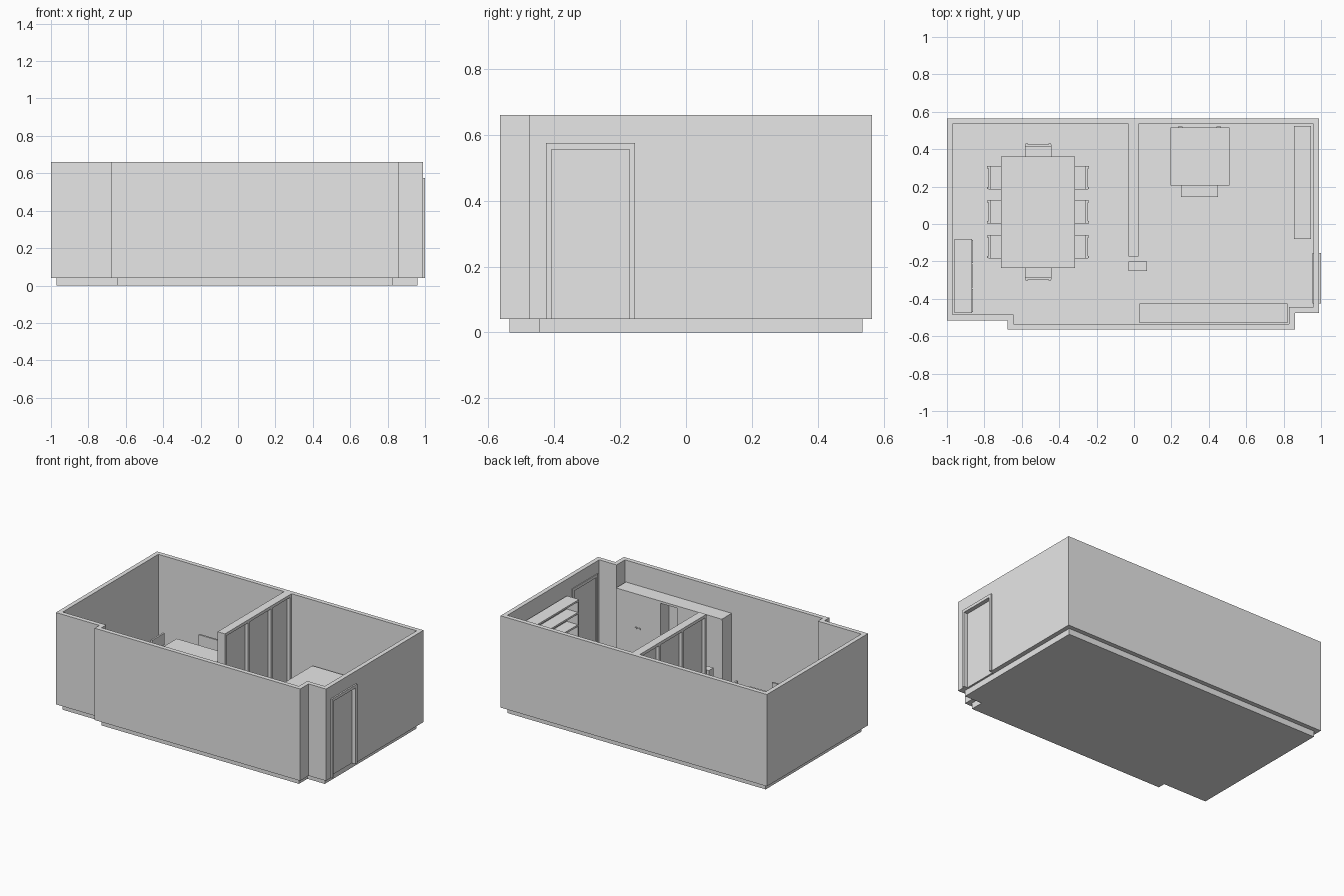
import bpy, bmesh
from math import radians
from mathutils import Matrix, Vector

if "Cube" in bpy.data.objects:
    bpy.data.objects.remove(bpy.data.objects["Cube"])

GREY = bpy.data.materials.new("plain_grey")
GREY.use_nodes = True
GREY.diffuse_color = (0.8, 0.8, 0.8, 1)
GREY.node_tree.nodes["Principled BSDF"].inputs["Base Color"].default_value = (0.8, 0.8, 0.8, 1)

FLOOR, TOP = 0.04, 0.66


def finish(name, bm):
    bmesh.ops.recalc_face_normals(bm, faces=bm.faces)
    mesh = bpy.data.meshes.new(name)
    bm.to_mesh(mesh)
    bm.free()
    mesh.materials.append(GREY)
    obj = bpy.data.objects.new(name, mesh)
    bpy.context.collection.objects.link(obj)
    return obj


def boxes(name, parts, matrix=Matrix()):
    """One object from boxes given as ((x0, x1), (y0, y1), (z0, z1))."""
    bm = bmesh.new()
    for spans in parts:
        mid = Vector([(a + b) / 2 for a, b in spans])
        size = [b - a for a, b in spans]
        bmesh.ops.create_cube(bm, size=1, matrix=Matrix.Translation(mid) @ Matrix.Diagonal((*size, 1)))
    bm.transform(matrix)
    return finish(name, bm)


def prism(name, outline, z0, z1):
    bm = bmesh.new()
    face = bm.faces.new([bm.verts.new((x, y, z0)) for x, y in outline])
    up = bmesh.ops.extrude_face_region(bm, geom=[face])["geom"]
    bmesh.ops.translate(bm, vec=(0, 0, z1 - z0), verts=[v for v in up if isinstance(v, bmesh.types.BMVert)])
    return finish(name, bm)


def cut(obj, cutter):
    mod = obj.modifiers.new("cut", "BOOLEAN")
    mod.operation, mod.solver, mod.object = "DIFFERENCE", "EXACT", cutter
    bpy.context.view_layer.objects.active = obj
    bpy.ops.object.modifier_apply(modifier=mod.name)
    bpy.data.objects.remove(cutter)


def outline(t):
    """Stepped room outline, moved inward by t."""
    left, right, back, front = -1 + t, 0.99 - t, 0.565 - t, -0.565 + t
    a, b = -0.675 + t, 0.86 - t
    return [(left, back), (left, -0.515 + t), (a, -0.515 + t), (a, front),
            (b, front), (b, -0.475 + t), (right, -0.475 + t), (right, back)]


# Shell
prism("floor", outline(0.03), 0, FLOOR)
bm = bmesh.new()
rings = [[bm.verts.new((x, y, z)) for x, y in outline(t)]
         for t, z in ((0, FLOOR), (0, TOP), (0.03, TOP), (0.03, FLOOR))]
for k in range(4):
    lower, upper = rings[k], rings[(k + 1) % 4]
    for i in range(8):
        j = (i + 1) % 8
        bm.faces.new((lower[i], lower[j], upper[j], upper[i]))
walls = finish("outer_walls", bm)
cut(walls, boxes("door_cutter", [((0.9, 1.1), (-0.415, -0.165), (0, 0.565))]))

# Entrance door
fx = (0.955, 1.0)
boxes("door_frame", [(fx, (-0.425, -0.408), (FLOOR, 0.575)), (fx, (-0.172, -0.155), (FLOOR, 0.575)),
                     (fx, (-0.408, -0.172), (0.555, 0.575))])
boxes("door_panel", [((0.961, 0.972), (-0.408, -0.172), (FLOOR, 0.555))])

# Partition of three recessed bays
px = (-0.03, 0.025)
parts = [(px, (-0.175, 0.535), (0.64, TOP)), (px, (-0.175, 0.535), (FLOOR, 0.055)),
         ((-0.008, 0.003), (-0.165, 0.535), (0.055, 0.64))]
for y in (-0.175, 0.07, 0.315, 0.52):
    parts.append((px, (y, y + 0.015), (0.055, 0.64)))
boxes("partition", parts)
boxes("pedestal", [((-0.03, 0.07), (-0.25, -0.2), (FLOOR, 0.27))])


def table(name, x, y, top, thick, leg):
    parts = [(x, y, (top - thick, top))]
    for lx in (x[0] + 0.02, x[1] - 0.02 - leg):
        for ly in (y[0] + 0.02, y[1] - 0.02 - leg):
            parts.append(((lx, lx + leg), (ly, ly + leg), (FLOOR, top - thick)))
    boxes(name, parts)


table("dining_table", (-0.71, -0.315), (-0.235, 0.36), 0.227, 0.018, 0.022)
table("desk", (0.195, 0.51), (0.205, 0.515), 0.227, 0.018, 0.02)


# Dining chairs: seat faces local +y, back at local y = 0
def chair(name, x, y, turn, half=0.063):
    parts = [((-half, half), (0.012, 0.125), (0.138, 0.15)),
             ((-half, half), (0.006, 0.018), (0.19, 0.268))]
    for s in (-1, 1):
        cx = s * (half - 0.008)
        side = (cx - 0.006, cx + 0.006)
        parts.append((side, (0.0, 0.012), (FLOOR, 0.262)))
        parts.append((side, (0.11, 0.122), (FLOOR, 0.138)))
    boxes(name, parts, Matrix.Translation((x, y, 0)) @ Matrix.Rotation(radians(turn), 4, "Z"))


for i, y in enumerate((-0.122, 0.065, 0.248)):
    chair(f"left_row_chair_{i + 1}", -0.785, y, -90)
    chair(f"right_row_chair_{i + 1}", -0.24, y, 90)
chair("front_end_chair", -0.512, -0.302, 0, 0.07)
chair("back_end_chair", -0.512, 0.43, 180, 0.07)

# Desk seat
parts = [((0.25, 0.45), (0.145, 0.3), (0.135, 0.15))]
for x in (0.255, 0.433):
    for y in (0.15, 0.283):
        parts.append(((x, x + 0.012), (y, y + 0.012), (FLOOR, 0.135)))
boxes("desk_bench", parts)
boxes("desk_back_pegs", [((x, x + 0.025), (0.505, 0.521), (FLOOR, 0.2)) for x in (0.235, 0.44)])

# Open bookshelf against the wall beside the door
bx, by = (0.855, 0.945), (-0.08, 0.525)
parts = [((0.938, 0.945), by, (FLOOR, 0.56))]
for y in (by[0], by[1] - 0.012):
    parts.append((bx, (y, y + 0.012), (FLOOR, 0.56)))
for i in range(7):
    z = 0.548 - i * 0.083
    parts.append((bx, by, (z, z + 0.012)))
boxes("bookshelf", parts)

# Tall cupboard with an open niche between two closed halves
cy = (-0.53, -0.43)
boxes("tall_cupboard", [((0.03, 0.37), cy, (FLOOR, 0.5)), ((0.49, 0.82), cy, (FLOOR, 0.5)),
                        ((0.37, 0.49), (-0.53, -0.52), (FLOOR, 0.5)),
                        ((0.37, 0.49), cy, (FLOOR, 0.06)),
                        ((0.03, 0.82), (-0.53, -0.425), (0.5, 0.515))])
boxes("cupboard_handles", [((x, x + 0.014), (-0.43, -0.424), (0.28, 0.288))
                           for x in (0.18, 0.205, 0.64, 0.665)])

# Low sideboard with door plates
boxes("sideboard", [((-0.96, -0.865), (-0.475, -0.08), (FLOOR, 0.23))])
boxes("sideboard_doors", [((-0.865, -0.86), (y, y + 0.122), (0.05, 0.22))
                          for y in (-0.47, -0.339, -0.208)])
